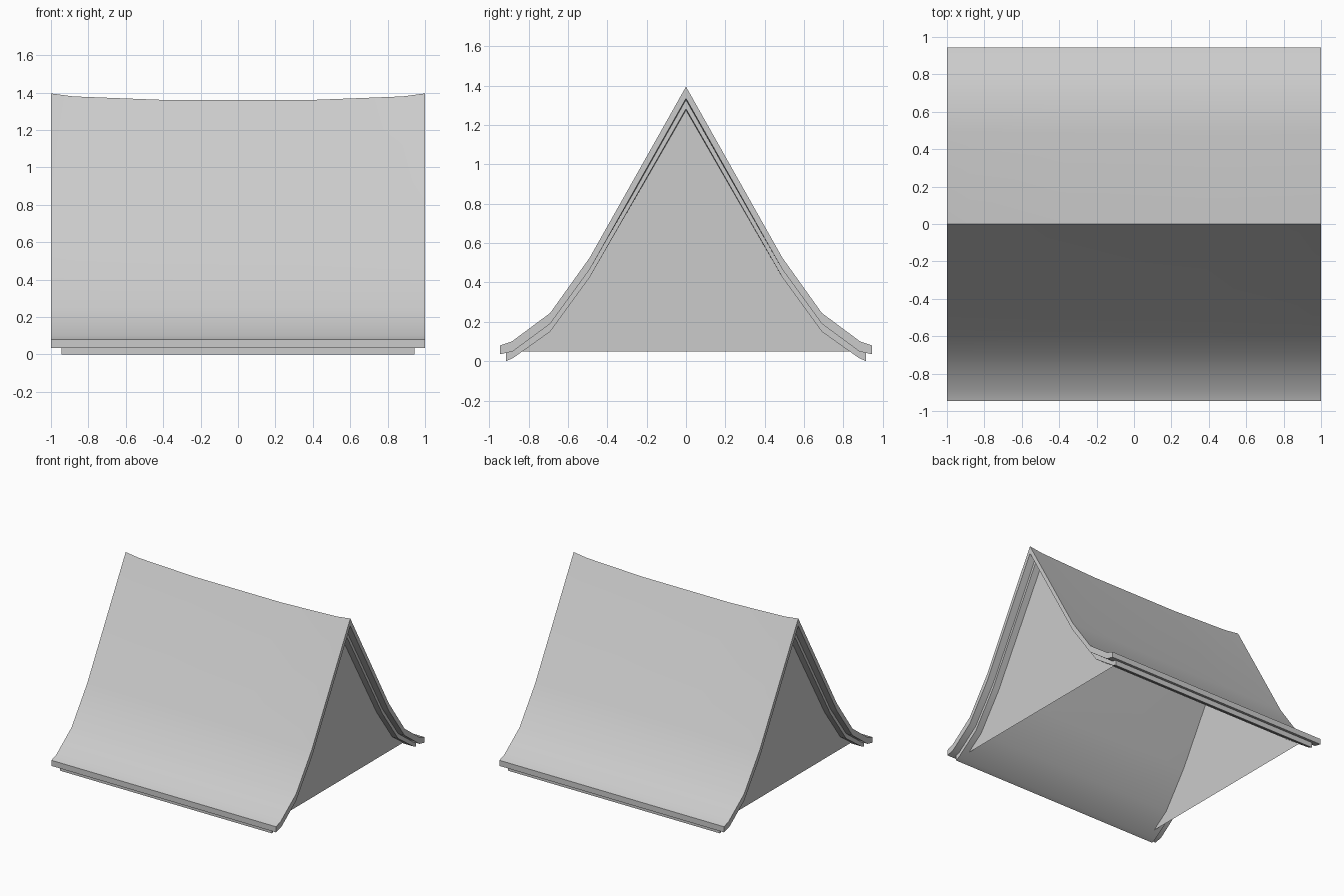
import bpy, bmesh

if "Cube" in bpy.data.objects:
    bpy.data.objects.remove(bpy.data.objects["Cube"])

# Half profiles (y, z) from ridge to eave
TOP = [(0, 1.395), (0.49, 0.525), (0.69, 0.245), (0.885, 0.10), (0.945, 0.08)]
MID = [(0, 1.335), (0.49, 0.465), (0.69, 0.19), (0.88, 0.05), (0.945, 0.035)]
MID_SHORT = MID[:4] + [(0.915, 0.042)]
LOW = [(0, 1.29), (0.49, 0.425), (0.69, 0.15), (0.88, 0.015), (0.915, 0.0)]


def mirror(half):
    return [(-y, z) for y, z in reversed(half)] + half[1:]


def make_object(name, bm):
    bmesh.ops.recalc_face_normals(bm, faces=bm.faces)
    me = bpy.data.meshes.new(name)
    bm.to_mesh(me)
    bm.free()
    ob = bpy.data.objects.new(name, me)
    bpy.context.collection.objects.link(ob)
    bpy.ops.object.select_all(action='DESELECT')
    bpy.context.view_layer.objects.active = ob
    ob.select_set(True)
    bpy.ops.object.shade_smooth_by_angle(angle=0.52)
    return ob


def roof_layer(name, upper, lower, stations):
    """Loft a closed roof section along x, sagging the ridge in the middle."""
    loop = mirror(upper) + mirror(lower)[::-1]
    n, m = len(loop), len(upper) * 2 - 1
    bm = bmesh.new()
    rings = [[bm.verts.new((x, y, z - (sag if y == 0 else 0))) for y, z in loop]
             for x, sag in stations]
    for a, b in zip(rings, rings[1:]):
        for i in range(n):
            j = (i + 1) % n
            bm.faces.new((a[i], a[j], b[j], b[i]))
    # end caps as a strip of quads
    for r in (rings[0], rings[-1]):
        for i in range(m - 1):
            bm.faces.new((r[i], r[i + 1], r[n - 2 - i], r[n - 1 - i]))
    return make_object(name, bm)


def stations(end, end_sag):
    half = [(0.39, 0.035), (0.88, 0.016), (end, end_sag)]
    return [(-x, s) for x, s in reversed(half)] + half


# Roof covering and the slightly shorter board layer under it
roof_layer("roof_covering", TOP, MID, stations(1.0, 0.0))
roof_layer("roof_underlayer", MID_SHORT, LOW, stations(0.943, 0.008))

# Gable walls set in from the roof ends
gable = mirror([(0, 1.29)] + LOW[1:3] + [(0.832, 0.05)])
for name, x in (("gable_left", -0.89), ("gable_right", 0.89)):
    bm = bmesh.new()
    bm.faces.new([bm.verts.new((x, y, z - (0.015 if y == 0 else 0))) for y, z in gable])
    make_object(name, bm)
